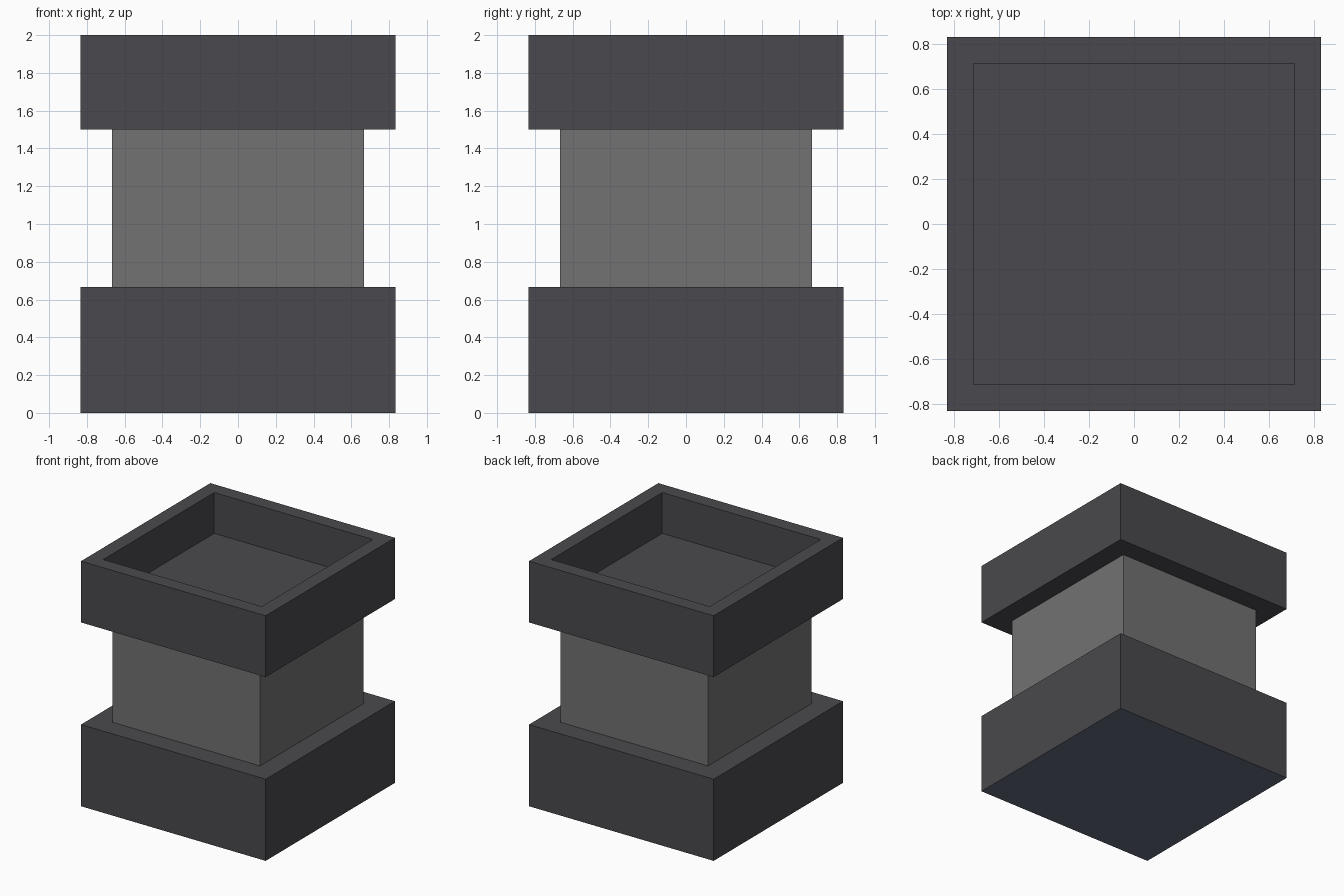
import bpy
import bmesh

cube = bpy.data.objects.get("Cube")
if cube:
    bpy.data.objects.remove(cube, do_unlink=True)

OUTER = 5 / 3      # width of base and cap
INNER = 4 / 3      # width of shaft and recess


def make_material(name, rgb):
    mat = bpy.data.materials.new(name)
    mat.use_nodes = True
    colour = (*rgb, 1.0)
    mat.diffuse_color = colour
    mat.node_tree.nodes["Principled BSDF"].inputs["Base Color"].default_value = colour
    return mat


def make_block(name, width, bottom, top, materials, recess=0.0):
    """Square block; a recess depth sinks an inset panel into its top."""
    bm = bmesh.new()
    bmesh.ops.create_cube(bm, size=1)
    bmesh.ops.scale(bm, vec=(width, width, top - bottom), verts=bm.verts)
    bmesh.ops.translate(bm, vec=(0, 0, (top + bottom) / 2), verts=bm.verts)
    bm.normal_update()
    if recess:
        lid = [f for f in bm.faces if f.normal.z > 0.9]
        # Rim first, then the vertical recess walls
        bmesh.ops.inset_region(bm, faces=lid, thickness=(width - INNER) / 2)
        panel = bmesh.ops.extrude_discrete_faces(bm, faces=lid)["faces"]
        verts = {v for f in panel for v in f.verts}
        bmesh.ops.translate(bm, vec=(0, 0, -recess), verts=list(verts))
        bmesh.ops.recalc_face_normals(bm, faces=bm.faces)
    # A second material goes on the underside
    if len(materials) > 1:
        for face in bm.faces:
            face.material_index = int(face.normal.z < -0.9)
    mesh = bpy.data.meshes.new(name)
    bm.to_mesh(mesh)
    bm.free()
    for mat in materials:
        mesh.materials.append(mat)
    obj = bpy.data.objects.new(name, mesh)
    bpy.context.collection.objects.link(obj)
    return obj


dark = make_material("dark_stone", (0.068, 0.066, 0.074))
grey = make_material("grey_stone", (0.168, 0.168, 0.168))
slate = make_material("slate_underside", (0.122, 0.147, 0.209))

# Base, shaft (seated slightly into both neighbours) and hollowed cap
make_block("base", OUTER, 0, 2 / 3, [dark, slate])
make_block("shaft", INNER, 0.64, 1.53, [grey])
make_block("cap", OUTER, 1.5, 2, [dark], recess=1 / 3)
